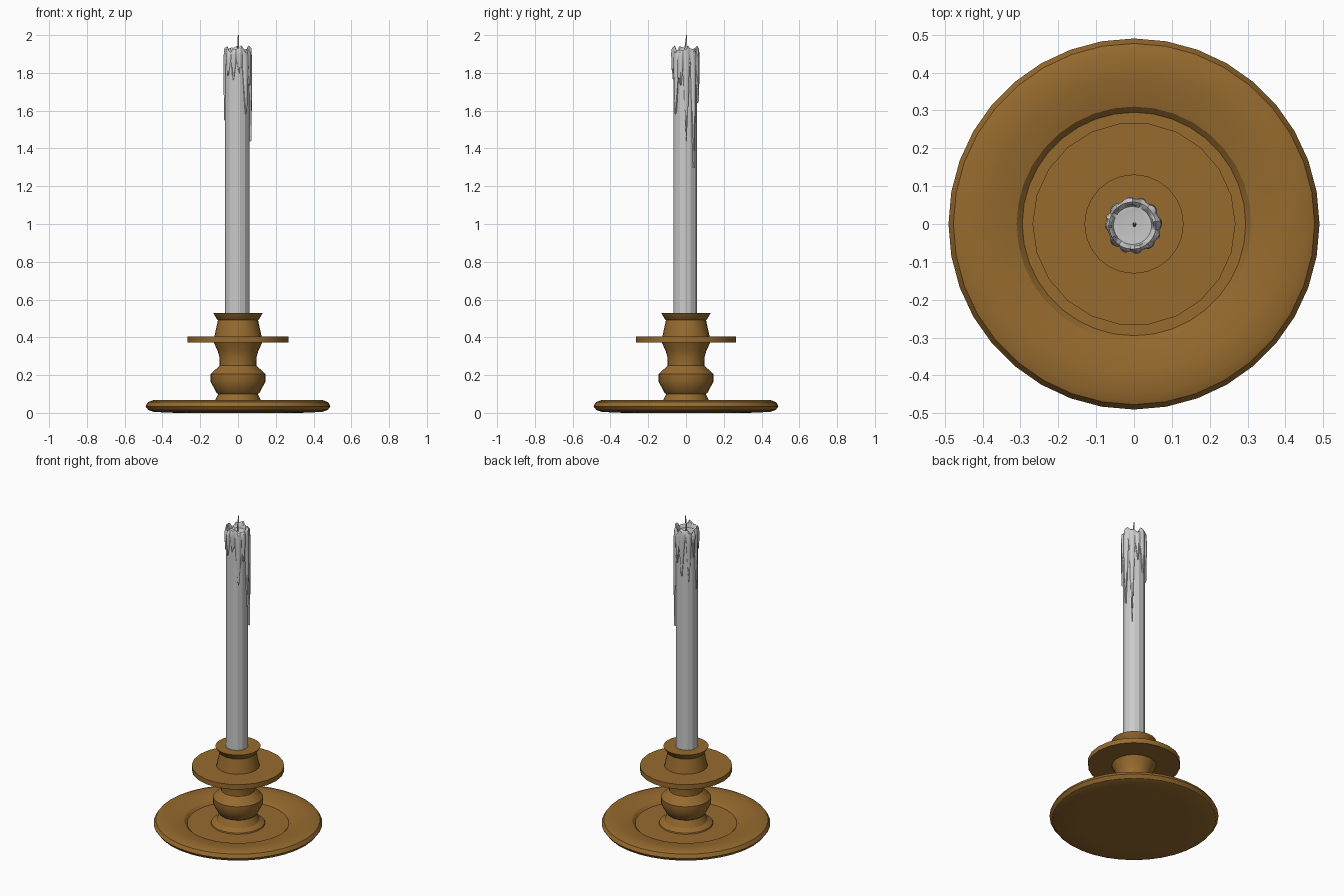
import bpy, bmesh, math, random

if "Cube" in bpy.data.objects:
    bpy.data.objects.remove(bpy.data.objects["Cube"])

random.seed(4)
brass = bpy.data.materials.new("brass")
brass.diffuse_color = (0.305, 0.145, 0.027, 1)
brass.use_nodes = True
brass.node_tree.nodes["Principled BSDF"].inputs["Base Color"].default_value = brass.diffuse_color


def finish(name, bm, mat=None, angle=30):
    bmesh.ops.recalc_face_normals(bm, faces=bm.faces[:])
    me = bpy.data.meshes.new(name)
    bm.to_mesh(me)
    bm.free()
    me.polygons.foreach_set("use_smooth", [True] * len(me.polygons))
    me.set_sharp_from_angle(angle=math.radians(angle))
    if mat:
        me.materials.append(mat)
    ob = bpy.data.objects.new(name, me)
    bpy.context.collection.objects.link(ob)
    return ob


def skin(bm, rings, cap_start=True, cap_end=True):
    """Join rings of points with quads, optionally capping both ends."""
    vs = [[bm.verts.new(p) for p in r] for r in rings]
    n = len(vs[0])
    for a, b in zip(vs, vs[1:]):
        for i in range(n):
            j = (i + 1) % n
            bm.faces.new((a[i], a[j], b[j], b[i]))
    if cap_start:
        bm.faces.new(vs[0][::-1])
    if cap_end:
        bm.faces.new(vs[-1])


def ring(r, z, n, cx=0.0, cy=0.0):
    return [(cx + r * math.cos(2 * math.pi * i / n),
             cy + r * math.sin(2 * math.pi * i / n), z) for i in range(n)]


def lathe(name, profile, n, mat=None, c=(0, 0), angle=30):
    bm = bmesh.new()
    skin(bm, [ring(r, z, n, *c) for r, z in profile])
    return finish(name, bm, mat, angle)


# Dish with rolled rim, sloping lip and sunken floor
lathe("dish", [(0.33, 0.0), (0.445, 0.005), (0.475, 0.015), (0.49, 0.035),
               (0.477, 0.057), (0.45, 0.067), (0.39, 0.064), (0.345, 0.058),
               (0.31, 0.05), (0.295, 0.035)], 36, brass)

# Turned stem: foot, bulb and neck
lathe("stem", [(0.16, 0.03), (0.155, 0.042), (0.125, 0.06), (0.105, 0.1),
               (0.115, 0.108), (0.145, 0.165), (0.145, 0.205), (0.098, 0.25),
               (0.097, 0.29), (0.108, 0.33), (0.13, 0.375)], 24, brass)

# Drip tray disc
lathe("drip_tray", [(0.268, 0.373), (0.268, 0.404)], 22, brass)

# Candle cup with flared lip
lathe("cup", [(0.126, 0.40), (0.106, 0.492), (0.112, 0.497), (0.131, 0.529)],
      24, brass)

# Candle shaft
C = (-0.004, -0.004)
lathe("candle", [(0.065, 0.50), (0.065, 1.895)], 14, None, C, 20)

# Melted wax: one skirt whose lower edge runs down into drips
# each drip: angle in degrees, lowest z, half width in degrees
drips = [(40, 1.30, 13), (5, 1.44, 14), (-48, 1.56, 15), (-80, 1.80, 12),
         (-108, 1.75, 12), (-138, 1.78, 15), (180, 1.55, 12), (135, 1.60, 14),
         (98, 1.62, 14), (-22, 1.72, 11), (160, 1.76, 10), (70, 1.72, 11)]
N = 72
ROWS = 7
cols = []
for i in range(N):
    deg = i * 360 / N
    a = math.radians(deg)
    edge = 1.855 + 0.02 * math.sin(3 * a + 1) - 0.02 * math.cos(a)
    low, ridge = edge, 0.0
    for da, end, w in drips:
        d = abs((deg - da + 180) % 360 - 180) / w
        if d < 1:
            low = min(low, edge - (edge - end) * (1 - d) ** 0.7)
            ridge = max(ridge, 1 - d * d)
    top = 1.928 + 0.011 * math.sin(4 * a + 0.6) + 0.007 * math.sin(9 * a) \
        + random.uniform(-0.003, 0.003)
    swell = 0.069 + 0.003 * math.cos(a - 0.3) + 0.007 * ridge
    col = [(0.05, 1.90), (0.055, top - 0.008), (0.062, top)]
    for k in range(ROWS):
        t = k / (ROWS - 1)
        r = swell - 0.004 * t * t - (0.003 if k == 0 else 0)
        col.append((r, top - 0.012 + (low - top + 0.012) * t))
    col.append((0.06, low - 0.006))
    cols.append([(C[0] + r * math.cos(a), C[1] + r * math.sin(a), z)
                 for r, z in col])
bm = bmesh.new()
skin(bm, list(zip(*cols)), True, False)
finish("melted_wax", bm, None, 35)

# Wick, slightly bent
bm = bmesh.new()
path = [(0, 0, 1.89), (0.001, -0.004, 1.935), (0.002, 0.0, 1.965),
        (0.002, 0.003, 2.0)]
skin(bm, [ring(0.0045 if z < 1.99 else 0.003, z, 6, x, y) for x, y, z in path])
finish("wick", bm)
